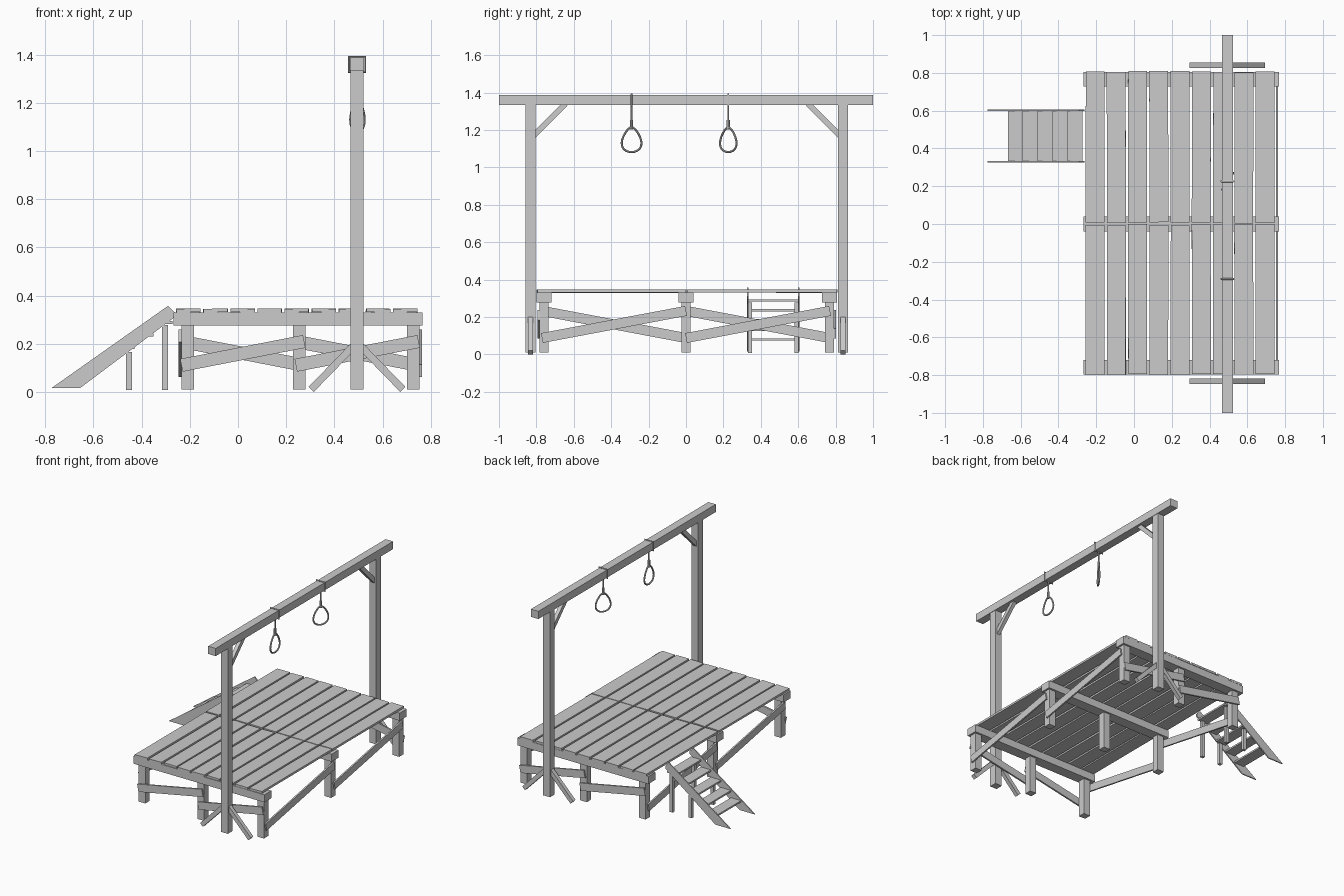
import bpy, bmesh, math, random
from mathutils import Vector, Matrix

if "Cube" in bpy.data.objects:
    bpy.data.objects.remove(bpy.data.objects["Cube"])

random.seed(4)


def mesh_object(name, bm):
    bmesh.ops.recalc_face_normals(bm, faces=bm.faces)
    me = bpy.data.meshes.new(name)
    bm.to_mesh(me)
    bm.free()
    ob = bpy.data.objects.new(name, me)
    bpy.context.collection.objects.link(ob)
    return ob


def box(name, x, y, z):
    """Axis-aligned box from (min, max) pairs."""
    bm = bmesh.new()
    bmesh.ops.create_cube(bm, size=1)
    for v in bm.verts:
        v.co = Vector([(r[0] + r[1]) / 2 + c * (r[1] - r[0]) for r, c in zip((x, y, z), v.co)])
    return mesh_object(name, bm)


def prism(name, pts, axis, lo, hi):
    """Extrude a 2D outline (u, z) along x or y."""
    bm = bmesh.new()
    place = (lambda u, w, d: (d, u, w)) if axis == 'x' else (lambda u, w, d: (u, d, w))
    face = bm.faces.new([bm.verts.new(place(u, w, lo)) for u, w in pts])
    ext = bmesh.ops.extrude_face_region(bm, geom=[face])
    shift = Vector(place(0, 0, hi - lo))
    bmesh.ops.translate(bm, vec=shift, verts=[g for g in ext['geom'] if isinstance(g, bmesh.types.BMVert)])
    return mesh_object(name, bm)


def brace(name, a, b, width, axis, lo, hi):
    """Straight board between 2D points a and b with square-cut ends."""
    a, b = Vector(a), Vector(b)
    d = (b - a).normalized()
    n = Vector((-d.y, d.x)) * width / 2
    return prism(name, [a - n, b - n, b + n, a + n], axis, lo, hi)


def rope(name, pts, radius, cyclic):
    cu = bpy.data.curves.new(name, 'CURVE')
    cu.dimensions = '3D'
    cu.bevel_depth = radius
    cu.bevel_resolution = 2
    cu.use_fill_caps = True
    sp = cu.splines.new('POLY')
    sp.points.add(len(pts) - 1)
    for p, c in zip(sp.points, pts):
        p.co = (*c, 1)
    sp.use_cyclic_u = cyclic
    ob = bpy.data.objects.new(name, cu)
    bpy.context.collection.objects.link(ob)
    bpy.ops.object.select_all(action='DESELECT')
    ob.select_set(True)
    bpy.context.view_layer.objects.active = ob
    bpy.ops.object.convert(target='MESH')
    bpy.ops.object.shade_smooth_by_angle()


# Platform joists and legs
for y in (-0.759, 0.0, 0.767):
    box('platform_joist', (-0.267, 0.767), (y - 0.039, y + 0.039), (0.279, 0.333))
    for x in (-0.209, 0.255, 0.727):
        box('platform_leg', (x - 0.026, x + 0.026), (y - 0.025, y + 0.025), (0.012, 0.28))

# Deck planks in two rows, slightly uneven
for row, (y0, y1) in (('front', (-0.797, -0.004)), ('back', (0.006, 0.806))):
    for i in range(9):
        x = -0.256 + i * 0.1125
        e = random.uniform(-0.004, 0.004)
        ob = box(row + '_deck_plank', (x, x + 0.1), (y0 + e, y1 + e), (0.333, 0.348))
        c = Vector((x + 0.05, (y0 + y1) / 2, 0.34))
        tilt = Matrix.Rotation(random.uniform(-0.025, 0.025), 4, 'Y') @ Matrix.Rotation(random.uniform(-0.004, 0.004), 4, 'Z')
        ob.data.transform(Matrix.Translation(c) @ tilt @ Matrix.Translation(-c))

# Diagonal boards between the legs
for y in (-0.77, 0.0):
    brace('right_leg_brace', (y, 0.09), (y + 0.77, 0.235), 0.053, 'x', 0.752, 0.763)
    brace('left_leg_brace', (y, 0.235), (y + 0.77, 0.09), 0.053, 'x', -0.246, -0.235)
for x in (-0.235, 0.24):
    brace('front_leg_brace', (x, 0.113), (x + 0.51, 0.212), 0.054, 'y', -0.795, -0.783)
    brace('back_leg_brace', (x, 0.212), (x + 0.51, 0.113), 0.054, 'y', 0.791, 0.803)

# Overhead beam, posts and their braces
box('top_beam', (0.465, 0.524), (-1, 1), (1.335, 1.39))
for side, y in ((-1, -0.832), (1, 0.84)):
    box('tall_post', (0.467, 0.521), (y - 0.027, y + 0.027), (0.012, 1.336))
    brace('upper_brace', (y - side * 0.01, 1.164), (y - side * 0.188, 1.342), 0.03, 'x', 0.482, 0.508)
    for s in (-1, 1):
        brace('foot_brace', (0.494 + s * 0.015, 0.193), (0.494 + s * 0.19, 0.013), 0.03, 'y', y - 0.014, y + 0.014)

# Rope loops hung from the beam
for y, turn in ((-0.291, 0.0), (0.226, math.radians(33))):
    rope('beam_rope_wrap', [(0.461, y, 1.331), (0.528, y, 1.331), (0.528, y, 1.394), (0.461, y, 1.394)], 0.005, True)
    rope('hanging_rope', [(0.496, y, 1.335), (0.496, y, 1.24)], 0.005, False)
    rope('rope_knot', [(0.496, y, 1.255), (0.496, y, 1.205)], 0.0085, False)
    loop = []
    for k in range(28):
        t = 2 * math.pi * k / 28
        u = 0.05 * math.sin(t) * (1 - 0.35 * math.cos(t))
        loop.append((0.496 + u * math.sin(turn), y + u * math.cos(turn), 1.15 + 0.066 * math.cos(t)))
    rope('rope_loop', loop, 0.0058, True)

# Stairs: side boards, treads and support posts
side = [(-0.775, 0.018), (-0.656, 0.018), (-0.263, 0.313), (-0.263, 0.333), (-0.29, 0.36)]
for y, inner in ((0.326, 0.332), (0.599, 0.579)):
    prism('stair_side', side, 'y', y, y + 0.008)
    box('stair_low_support', (-0.466, -0.441), (inner, inner + 0.022), (0.01, 0.168))
    box('stair_high_support', (-0.316, -0.291), (inner, inner + 0.022), (0.01, 0.28))
for i in range(5):
    x = -0.668 + i * 0.079
    z = 0.082 + i * 0.052
    box('stair_tread', (x, x + 0.08), (0.332, 0.602), (z - 0.006, z + 0.006))
# Ground-level shift so the lowest parts rest on zero
low = min(v.co.z for o in bpy.data.objects for v in o.data.vertices)
for o in bpy.data.objects:
    o.location.z -= low
